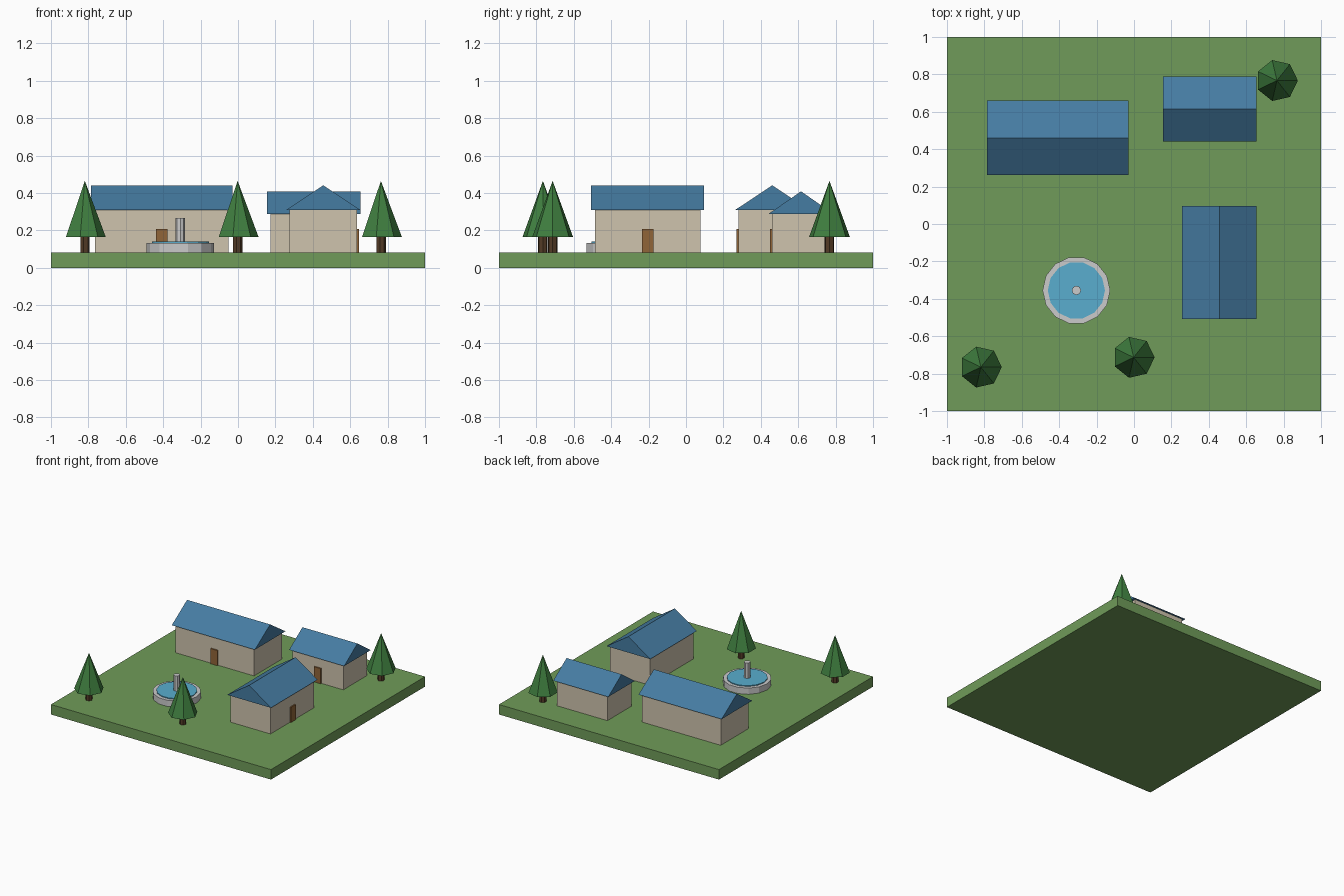
import bpy, bmesh
from math import pi, radians
from mathutils import Matrix

if "Cube" in bpy.data.objects:
    bpy.data.objects.remove(bpy.data.objects["Cube"])


def material(name, rgb):
    m = bpy.data.materials.new(name)
    m.diffuse_color = (*rgb, 1)
    m.use_nodes = True
    m.node_tree.nodes["Principled BSDF"].inputs["Base Color"].default_value = m.diffuse_color
    return m


GRASS = material("grass", (0.16, 0.33, 0.10))
WALL = material("plaster", (0.62, 0.55, 0.42))
ROOF = material("roof_blue", (0.06, 0.20, 0.36))
WOOD = material("door_wood", (0.28, 0.13, 0.04))
BARK = material("bark", (0.09, 0.045, 0.02))
LEAF = material("foliage", (0.05, 0.21, 0.05))
WATER = material("water", (0.10, 0.42, 0.62))
STONE = material("stone", (0.62, 0.62, 0.60))

G = 0.082  # top of the lawn


def finish(name, bm, mat, loc=(0, 0, 0), turn=0):
    bmesh.ops.recalc_face_normals(bm, faces=bm.faces)
    me = bpy.data.meshes.new(name)
    bm.to_mesh(me)
    bm.free()
    me.materials.append(mat)
    ob = bpy.data.objects.new(name, me)
    ob.location = loc
    ob.rotation_euler.z = turn
    bpy.context.collection.objects.link(ob)
    return ob


def box(name, mat, size, centre, loc=(0, 0, 0), turn=0):
    bm = bmesh.new()
    bmesh.ops.create_cube(bm, size=1, matrix=Matrix.Translation(centre) @ Matrix.Diagonal((*size, 1)))
    return finish(name, bm, mat, loc, turn)


def cone(name, mat, n, r1, r2, z0, z1, x, y):
    # starts with a vertex on the +x axis
    bm = bmesh.new()
    bmesh.ops.create_cone(bm, cap_ends=True, segments=n, radius1=r1, radius2=r2, depth=z1 - z0,
                          matrix=Matrix.Rotation(pi / 2, 4, "Z"))
    bmesh.ops.remove_doubles(bm, verts=bm.verts, dist=1e-5)
    # align the first vertex with +x
    v = max(bm.verts, key=lambda v: v.co.xy.length)
    from_x = v.co.xy.angle_signed((1, 0))
    bmesh.ops.rotate(bm, verts=bm.verts, matrix=Matrix.Rotation(-from_x, 3, "Z"))
    return finish(name, bm, mat, (x, y, (z0 + z1) / 2))


def house(name, x, y, length, depth, eave, ridge, turn=0):
    # ridge runs along local x, door faces local -y
    loc, over = (x, y, 0), 0.018
    box(name + "_walls", WALL, (length, depth, eave - G), (0, 0, (eave + G) / 2), loc, turn)
    box(name + "_door", WOOD, (0.062, 0.02, 0.125), (0, -depth / 2, G + 0.0625), loc, turn)
    # gabled roof prism
    hl, hd = length / 2 + over + 0.002, depth / 2 + over
    bm = bmesh.new()
    tri = [bm.verts.new((-hl, py, pz)) for py, pz in ((-hd, eave), (hd, eave), (0, ridge))]
    end = bm.faces.new(tri)
    ext = bmesh.ops.extrude_face_region(bm, geom=[end], use_keep_orig=True)
    moved = [e for e in ext["geom"] if isinstance(e, bmesh.types.BMVert)]
    bmesh.ops.translate(bm, verts=moved, vec=(2 * hl, 0, 0))
    finish(name + "_roof", bm, ROOF, loc, turn)


# lawn
box("lawn", GRASS, (2, 2, G), (0, 0, G / 2))

# houses
house("long_house", -0.408, 0.461, 0.715, 0.362, 0.309, 0.441)
house("small_house", 0.405, 0.615, 0.46, 0.31, 0.289, 0.409)
house("side_house", 0.456, -0.205, 0.565, 0.362, 0.309, 0.441, radians(90))

# fountain
FX, FY = -0.308, -0.355
cone("fountain_basin", STONE, 14, 0.181, 0.181, G, 0.133, FX, FY)
cone("fountain_water", WATER, 14, 0.153, 0.153, 0.12, 0.14, FX, FY)
cone("fountain_pillar", STONE, 8, 0.025, 0.025, G, 0.266, FX, FY)

# pine trees
for i, (x, y) in enumerate(((-0.819, -0.765), (-0.002, -0.713), (0.764, 0.767)), 1):
    cone(f"tree_trunk_{i}", BARK, 7, 0.026, 0.026, G, 0.167, x, y)
    cone(f"tree_crown_{i}", LEAF, 7, 0.112, 0, 0.165, 0.465, x, y)
